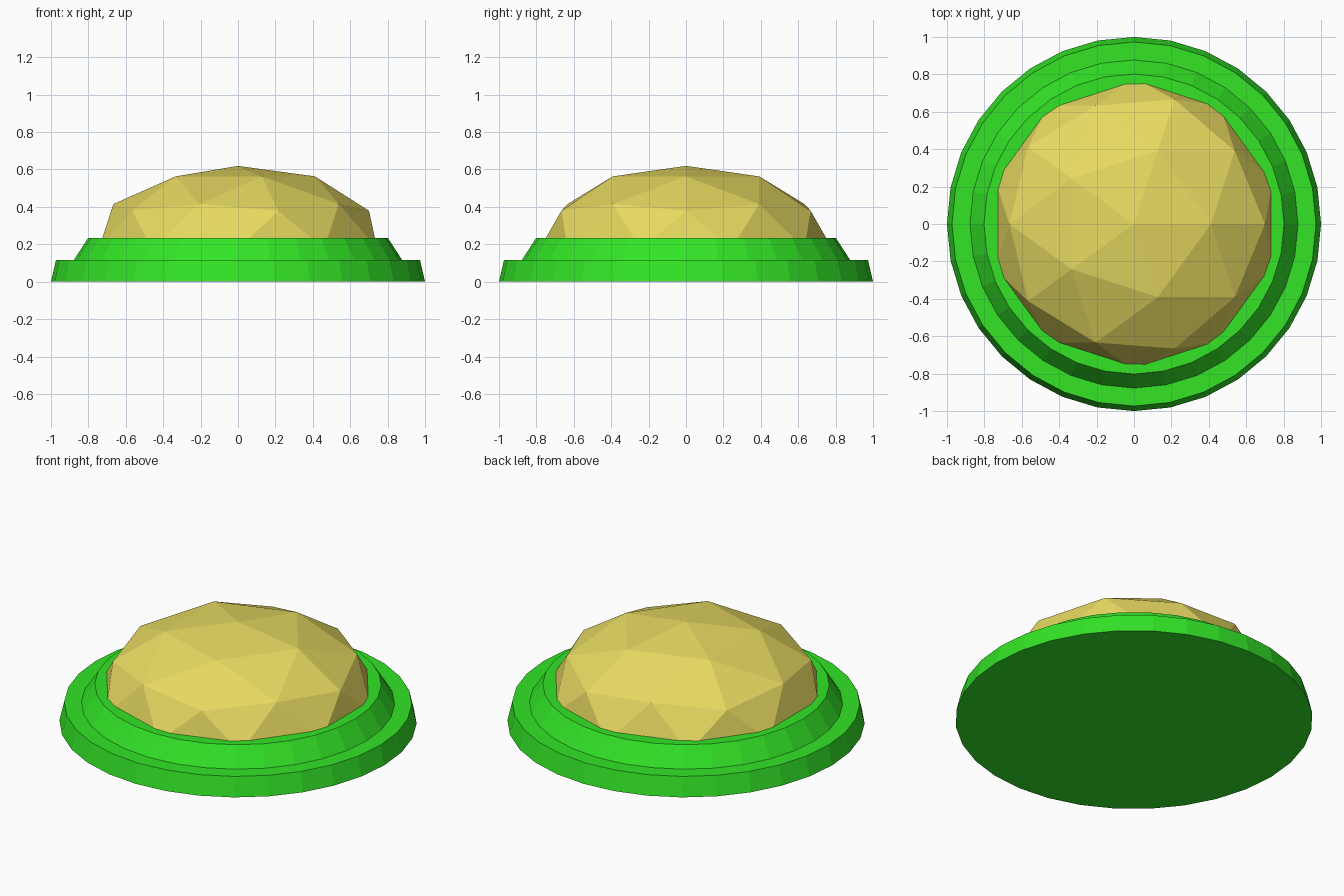
import bpy, bmesh, math

if "Cube" in bpy.data.objects:
    bpy.data.objects.remove(bpy.data.objects["Cube"])


def add_object(name, bm, color):
    bmesh.ops.recalc_face_normals(bm, faces=bm.faces[:])
    mesh = bpy.data.meshes.new(name)
    bm.to_mesh(mesh)
    bm.free()
    mat = bpy.data.materials.new(name + "_color")
    mat.diffuse_color = color
    mat.use_nodes = True
    mat.node_tree.nodes["Principled BSDF"].inputs["Base Color"].default_value = mat.diffuse_color
    mesh.materials.append(mat)
    obj = bpy.data.objects.new(name, mesh)
    bpy.context.collection.objects.link(obj)
    return obj


# Stepped round base: one lathed profile with 32 sides
SIDES = 32
PROFILE = [(1.0, 0.0), (0.973, 0.117), (0.877, 0.117), (0.802, 0.233)]
bm = bmesh.new()
rings = []
for r, z in PROFILE:
    rings.append([bm.verts.new((r * math.cos(2 * math.pi * i / SIDES),
                                r * math.sin(2 * math.pi * i / SIDES), z))
                  for i in range(SIDES)])
for low, high in zip(rings, rings[1:]):
    for i in range(SIDES):
        j = (i + 1) % SIDES
        bm.faces.new((low[i], low[j], high[j], high[i]))
bm.faces.new(rings[0][::-1])
bm.faces.new(rings[-1])
add_object("stepped_base", bm, (0.033, 0.78, 0.02, 1))

# Faceted dome: flattened icosphere, cut off just inside the base
RADIUS, HEIGHT, CENTRE_Z = 0.783, 0.455, 0.176
bm = bmesh.new()
bmesh.ops.create_icosphere(bm, subdivisions=2, radius=1.0)
for v in bm.verts:
    v.co = (v.co.x * RADIUS, v.co.y * RADIUS, v.co.z * HEIGHT + CENTRE_Z)
max(bm.verts, key=lambda v: v.co.z).co.z = 0.619
cut = bmesh.ops.bisect_plane(bm, geom=bm.verts[:] + bm.edges[:] + bm.faces[:],
                             plane_co=(0, 0, 0.22), plane_no=(0, 0, 1),
                             clear_inner=True)
rim = [e for e in cut["geom_cut"] if isinstance(e, bmesh.types.BMEdge)]
bmesh.ops.holes_fill(bm, edges=rim, sides=0)
add_object("faceted_dome", bm, (0.8, 0.7, 0.12, 1))
